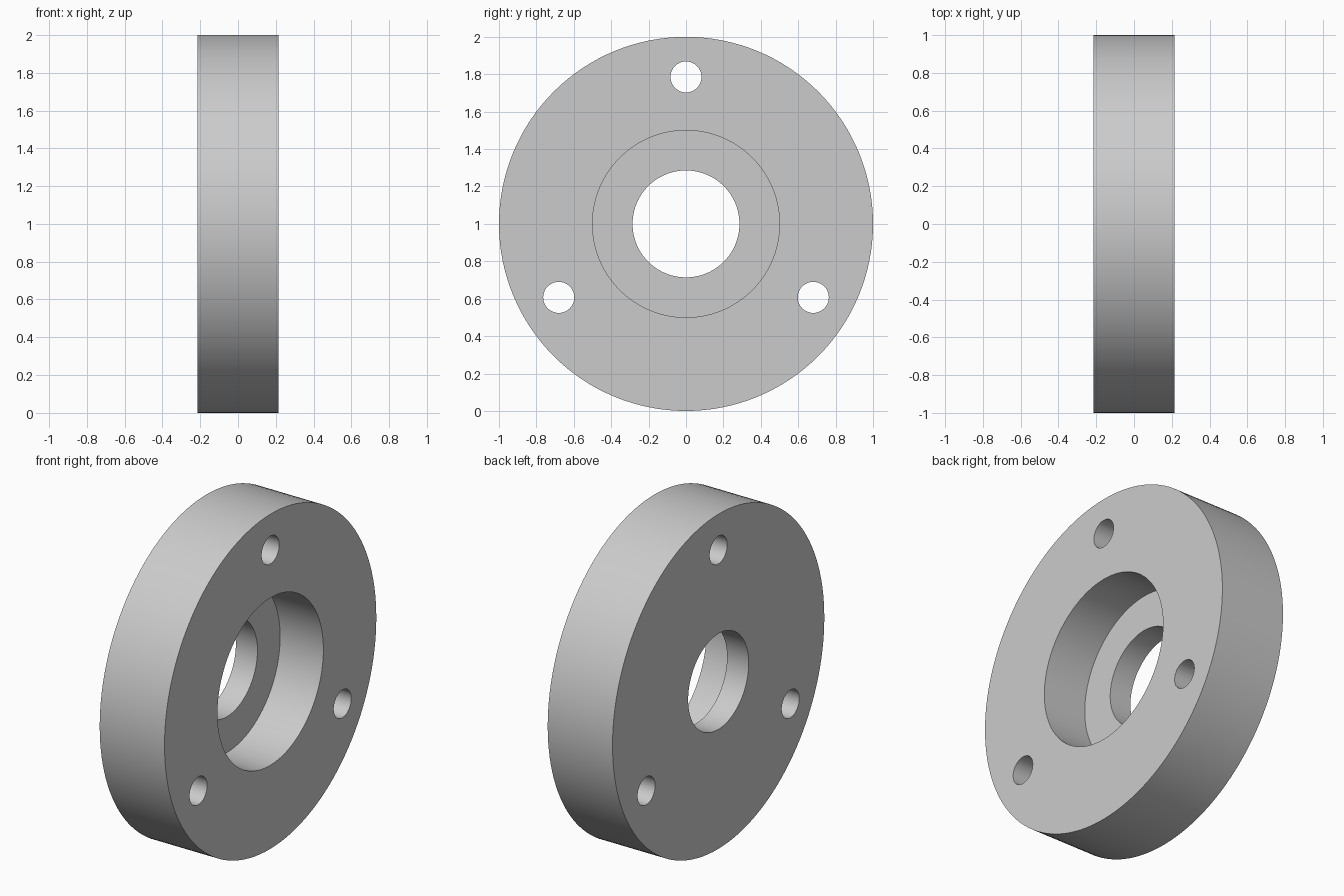
import bpy, bmesh, math
from mathutils import Vector, Matrix

cube = bpy.data.objects.get("Cube")
if cube:
    bpy.data.objects.remove(cube, do_unlink=True)

U = 1 / 7            # design unit: the outer radius is 7 units
HALF = 1.5 * U       # half of the thickness
SEGMENTS = 128

metal = bpy.data.materials.new("light grey")
metal.use_nodes = True
grey = (0.6, 0.6, 0.6, 1)
metal.diffuse_color = grey
metal.node_tree.nodes["Principled BSDF"].inputs["Base Color"].default_value = grey


def make_object(name, bm):
    bmesh.ops.recalc_face_normals(bm, faces=bm.faces)
    mesh = bpy.data.meshes.new(name)
    bm.to_mesh(mesh)
    bm.free()
    mesh.materials.append(metal)
    obj = bpy.data.objects.new(name, mesh)
    bpy.context.collection.objects.link(obj)
    return obj


# Flange body: stepped section (x, radius) spun around the x axis
floor_x = HALF - 2 * U
section = [(-HALF, 2 * U), (-HALF, 7 * U), (HALF, 7 * U),
           (HALF, 3.5 * U), (floor_x, 3.5 * U), (floor_x, 2 * U)]
bm = bmesh.new()
verts = [bm.verts.new((x, 0, 1 + r)) for x, r in section]
edges = [bm.edges.new((verts[i - 1], verts[i])) for i in range(len(verts))]
bmesh.ops.spin(bm, geom=verts + edges, cent=(0, 0, 1), axis=(1, 0, 0),
               angle=math.tau, steps=SEGMENTS, use_merge=True)
bmesh.ops.remove_doubles(bm, verts=bm.verts, dist=1e-5)
flange = make_object("flange_ring", bm)

# Three bolt hole cutters, evenly spaced
bm = bmesh.new()
turn = Matrix.Rotation(math.pi / 2, 4, "Y")
for i in range(3):
    a = math.tau * i / 3
    centre = Vector((0, 5.5 * U * math.sin(a), 1 + 5.5 * U * math.cos(a)))
    bmesh.ops.create_cone(bm, cap_ends=True, segments=48, radius1=0.083,
                          radius2=0.083, depth=1,
                          matrix=Matrix.Translation(centre) @ turn)
cutter = make_object("bolt_hole_cutter", bm)
cutter.hide_render = True

# Cut the holes, then remove the cutter
cut = flange.modifiers.new("bolt_holes", "BOOLEAN")
cut.operation = "DIFFERENCE"
cut.solver = "EXACT"
cut.object = cutter
bpy.ops.object.select_all(action="DESELECT")
flange.select_set(True)
bpy.context.view_layer.objects.active = flange
bpy.ops.object.modifier_apply(modifier=cut.name)
bpy.data.objects.remove(cutter, do_unlink=True)

bpy.ops.object.shade_smooth_by_angle(angle=math.radians(30))
